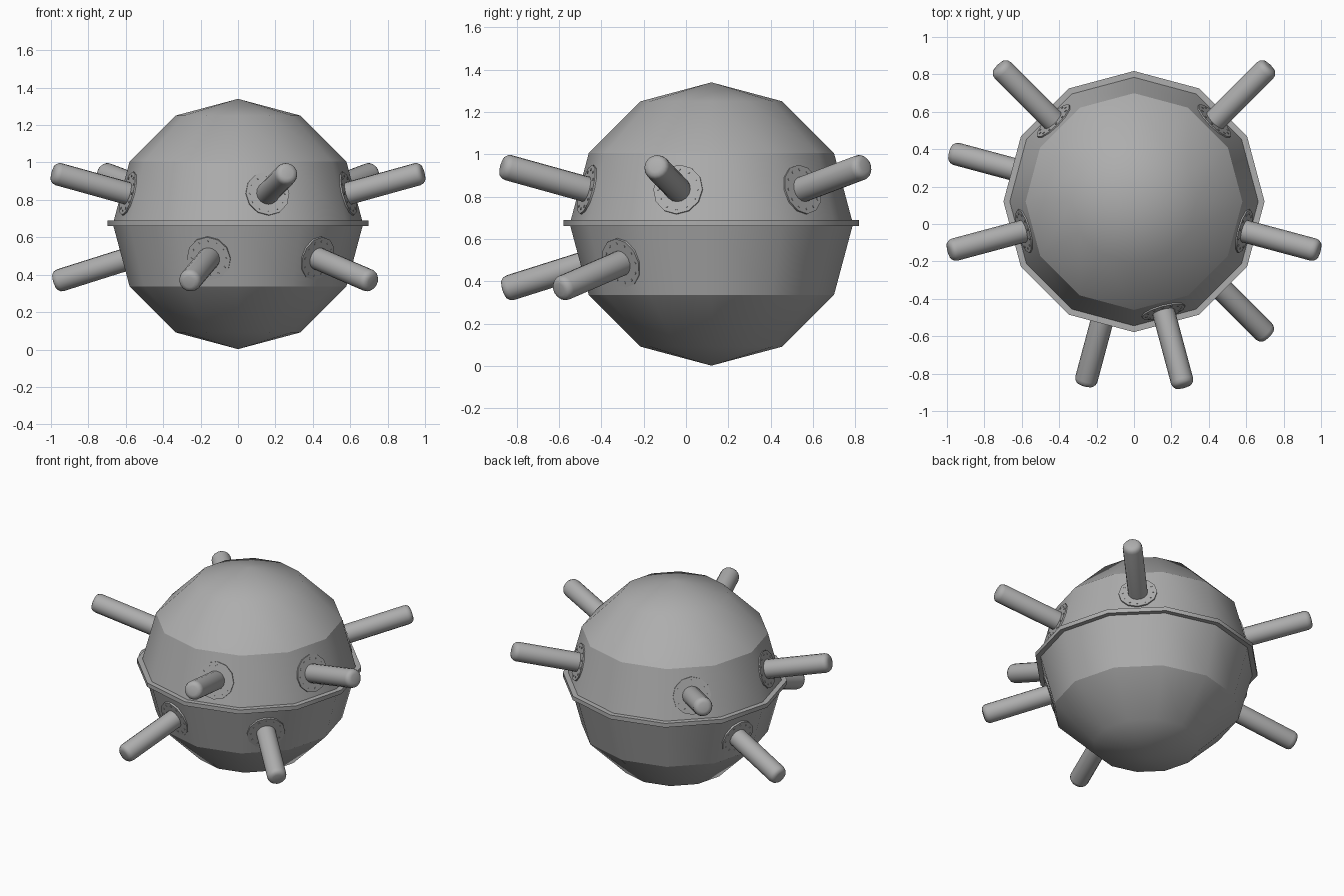
import bpy, bmesh, math
from mathutils import Vector, Matrix

if "Cube" in bpy.data.objects:
    bpy.data.objects.remove(bpy.data.objects["Cube"])

C = Vector((0, 0.12, 0.671))   # centre of the ball
R = 0.669

# dark grey metal for every part
metal = bpy.data.materials.new("dark_metal")
metal.diffuse_color = (0.42, 0.42, 0.42, 1)
metal.use_nodes = True
metal.node_tree.nodes["Principled BSDF"].inputs["Base Color"].default_value = metal.diffuse_color


def make(name, bm, angle=None):
    bmesh.ops.recalc_face_normals(bm, faces=bm.faces[:])
    for f in bm.faces:
        f.smooth = True
    if angle:
        for e in bm.edges:
            if e.calc_face_angle(0) > math.radians(angle):
                e.smooth = False
    me = bpy.data.meshes.new(name)
    bm.to_mesh(me)
    bm.free()
    me.materials.append(metal)
    ob = bpy.data.objects.new(name, me)
    bpy.context.collection.objects.link(ob)
    return ob


def lathe(bm, profile, n, closed=False):
    """Revolve (radius, z) points around z with n sides; open profiles get end caps."""
    rings = [[bm.verts.new((r * math.cos(2 * math.pi * i / n),
                            r * math.sin(2 * math.pi * i / n), z)) for i in range(n)]
             for r, z in profile]
    pairs = list(zip(rings, rings[1:]))
    if closed:
        pairs.append((rings[-1], rings[0]))
    else:
        bm.faces.new(rings[0])
        bm.faces.new(rings[-1])
    for a, b in pairs:
        for i in range(n):
            j = (i + 1) % n
            bm.faces.new((a[i], a[j], b[j], b[i]))


# ball: 12-sided sphere with creases at the equator and the two cap edges
bm = bmesh.new()
bmesh.ops.create_uvsphere(bm, u_segments=12, v_segments=6, radius=R)
for e in bm.edges:
    za, zb = (v.co.z for v in e.verts)
    if abs(za - zb) < 1e-4 and abs(za) < R * 0.6:
        e.smooth = False
make("ball", bm).location = C

# equator rim
bm = bmesh.new()
lathe(bm, [(0.63, -0.014), (0.698, -0.014), (0.698, 0.014), (0.63, 0.014)], 12, closed=True)
make("equator_rim", bm, 35).location = C + Vector((0, 0, 0.004))

# spikes: azimuth and elevation in degrees
spikes = [(45, 15), (135, 15), (195, 15), (285, 15), (345, 15),
          (165, -17), (255, -17), (315, -17)]
for k, (az, elev) in enumerate(spikes, 1):
    a, el = math.radians(az), math.radians(elev)
    d = Vector((math.cos(a) * math.cos(el), math.sin(a) * math.cos(el), math.sin(el)))
    mat = Matrix.Translation(C) @ d.to_track_quat('Z', 'Y').to_matrix().to_4x4()

    # rod with rounded tip
    bm = bmesh.new()
    lathe(bm, [(0.061, 0.58), (0.061, 1.028), (0.057, 1.044), (0.047, 1.056), (0.03, 1.061)], 16)
    make(f"rod_{k}", bm, 35).matrix_world = mat

    # mounting flange
    bm = bmesh.new()
    lathe(bm, [(0.12, 0.605), (0.12, 0.634)], 12)
    make(f"flange_{k}", bm, 40).matrix_world = mat

    # ring of low bolts
    bm = bmesh.new()
    for i in range(12):
        t = 2 * math.pi * i / 12
        bmesh.ops.create_cone(bm, cap_ends=True, segments=8, radius1=0.006, radius2=0.006,
                              depth=0.008, matrix=Matrix.Translation(
                                  (0.096 * math.cos(t), 0.096 * math.sin(t), 0.633)))
    make(f"flange_bolts_{k}", bm, 30).matrix_world = mat
